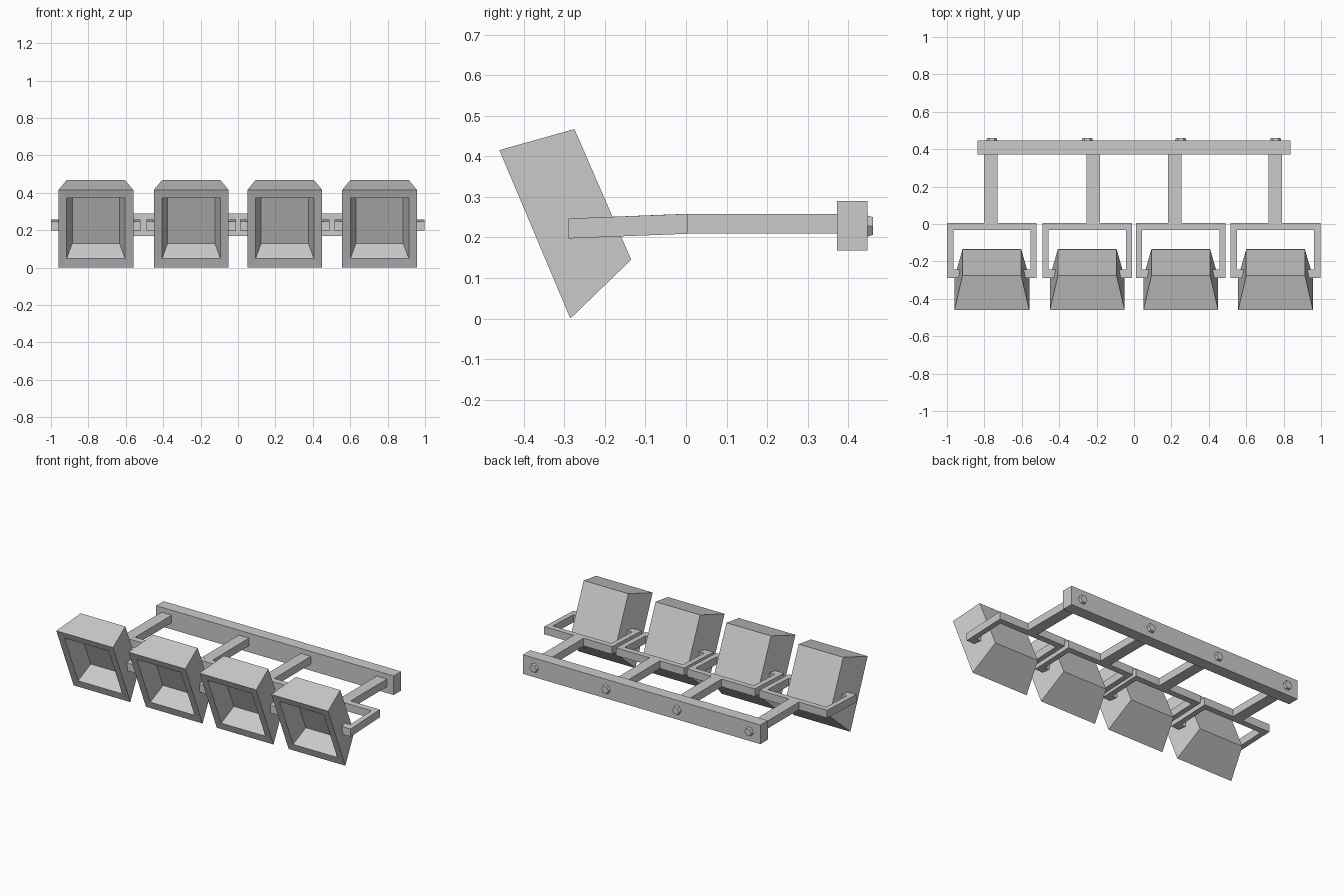
import bpy, bmesh, math
from mathutils import Matrix

cube = bpy.data.objects.get("Cube")
if cube:
    bpy.data.objects.remove(cube, do_unlink=True)

grey = bpy.data.materials.new("plain_grey")
grey.use_nodes = True
colour = (0.6, 0.6, 0.6, 1)
grey.diffuse_color = colour
grey.node_tree.nodes["Principled BSDF"].inputs["Base Color"].default_value = colour


def finish(name, bm, x=0):
    bmesh.ops.recalc_face_normals(bm, faces=bm.faces)
    mesh = bpy.data.meshes.new(name)
    bm.to_mesh(mesh)
    bm.free()
    mesh.materials.append(grey)
    obj = bpy.data.objects.new(name, mesh)
    obj.location.x = x
    bpy.context.collection.objects.link(obj)
    return obj


def box(name, x0, x1, y0, y1, z0, z1):
    bm = bmesh.new()
    bmesh.ops.create_cube(bm, size=1)
    for v in bm.verts:
        v.co = ((x0 + x1) / 2 + v.co.x * (x1 - x0),
                (y0 + y1) / 2 + v.co.y * (y1 - y0),
                (z0 + z1) / 2 + v.co.z * (z1 - z0))
    return finish(name, bm)


def housing(name, x):
    # Rings of (half width, lower y z, upper y z): back, rim, opening, recess floor
    rings = [(0.157, (-0.135, 0.145), (-0.275, 0.467)),
             (0.2, (-0.285, 0.0), (-0.46, 0.415)),
             (0.156, (-0.303, 0.048), (-0.441, 0.373)),
             (0.126, (-0.218, 0.13), (-0.336, 0.403))]
    bm = bmesh.new()
    loops = [[bm.verts.new(p) for p in ((-w, *lo), (w, *lo), (w, *hi), (-w, *hi))]
             for w, lo, hi in rings]
    for a, b in zip(loops, loops[1:]):
        for i in range(4):
            j = (i + 1) % 4
            bm.faces.new((a[i], a[j], b[j], b[i]))
    bm.faces.new(loops[0])
    bm.faces.new(loops[-1])
    return finish(name, bm, x)


def bracket(name, x):
    # Half outline of the fork with inward lugs, mirrored and extruded upward
    half = [(0.24, 0.005), (0.24, -0.29), (0.165, -0.29), (0.165, -0.243),
            (0.206, -0.243), (0.206, -0.033)]
    outline = half + [(-px, py) for px, py in reversed(half)]
    bm = bmesh.new()
    face = bm.faces.new([bm.verts.new((px, py, 0.209)) for px, py in outline])
    top = bmesh.ops.extrude_face_region(bm, geom=[face])["geom"]
    bmesh.ops.translate(bm, vec=(0, 0, 0.049),
                        verts=[g for g in top if isinstance(g, bmesh.types.BMVert)])
    for v in bm.verts:  # arms droop toward the front
        v.co.z += 0.04 * min(v.co.y, 0)
    return finish(name, bm, x)


def bolt(name, x):
    # Six-sided head with tapered sides
    bm = bmesh.new()
    bmesh.ops.create_cone(bm, cap_ends=True, segments=6, radius1=0.032,
                          radius2=0.025, depth=0.02)
    bmesh.ops.rotate(bm, verts=bm.verts, matrix=Matrix.Rotation(math.pi / 2, 3, "Z"))
    bmesh.ops.rotate(bm, verts=bm.verts, matrix=Matrix.Rotation(-math.pi / 2, 3, "X"))
    bmesh.ops.translate(bm, verts=bm.verts, vec=(0, 0.451, 0.228))
    return finish(name, bm, x)


# Rear mounting rail
box("mounting_rail", -0.838, 0.838, 0.372, 0.447, 0.168, 0.29)

# Four lamps with their forks, stems and bolts
lamps = [(-0.76, -0.765), (-0.25, -0.219), (0.25, 0.217), (0.757, 0.755)]
for n, (x, stem_x) in enumerate(lamps, 1):
    housing(f"lamp_housing_{n}", x)
    bracket(f"lamp_bracket_{n}", x)
    box(f"stem_{n}", stem_x - 0.036, stem_x + 0.036, 0, 0.375, 0.209, 0.258)
    bolt(f"bolt_{n}", x)
